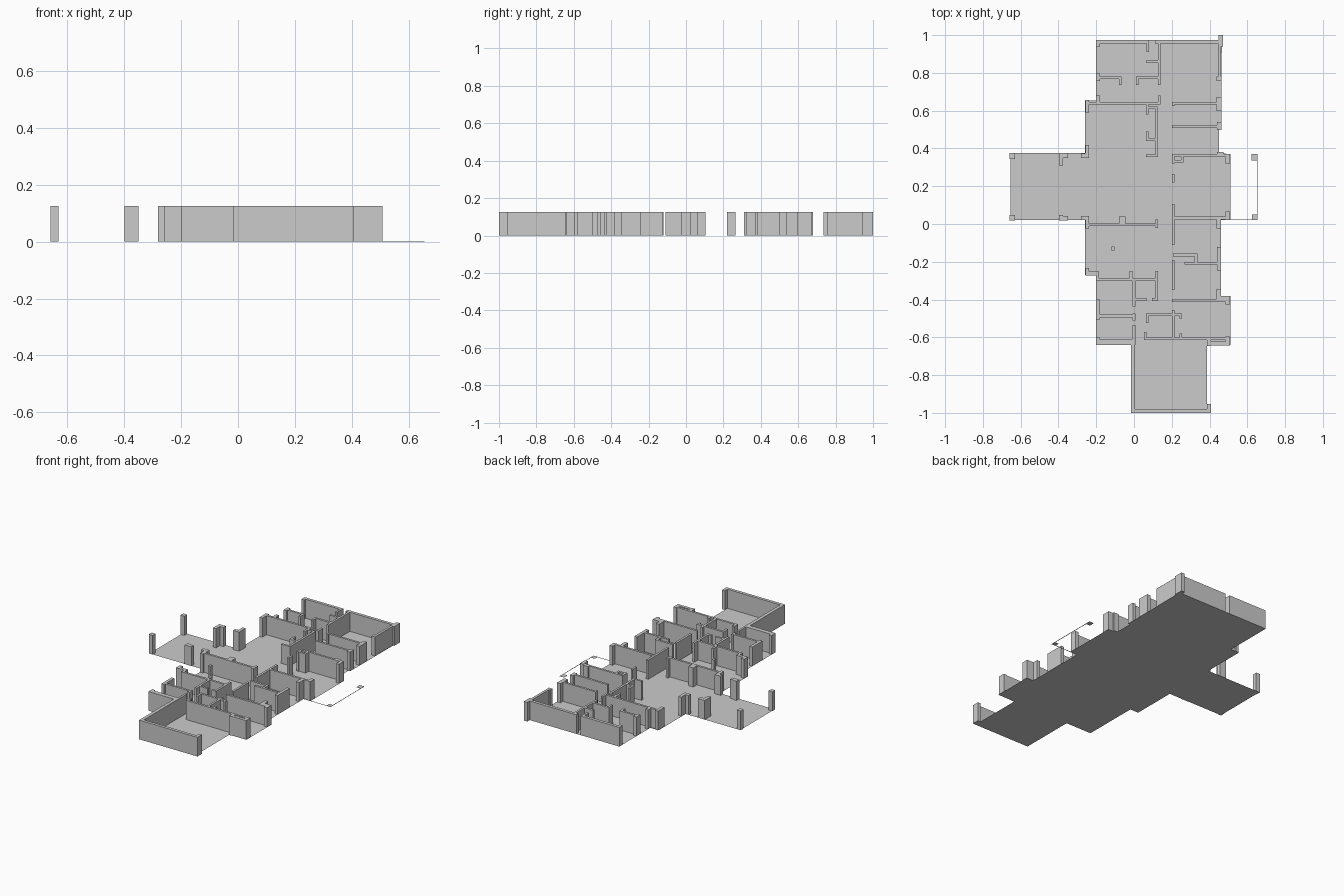
import bpy, bmesh

H = 0.125   # wall height
T = 0.014   # partition thickness


def h(y, x0, x1, t=T):
    """Wall running along x, centred on y."""
    return (x0, y - t / 2, x1, y + t / 2)


def v(x, y0, y1, t=T):
    """Wall running along y, centred on x."""
    return (x - t / 2, y0, x + t / 2, y1)


def p(x0, y0, x1, y1):
    """Pier given by its corners."""
    return (x0, y0, x1, y1)


def finish(bm, name):
    mesh = bpy.data.meshes.new(name)
    bm.to_mesh(mesh)
    bm.free()
    obj = bpy.data.objects.new(name, mesh)
    bpy.context.collection.objects.link(obj)
    return obj


def walls(name, rects, height=H):
    """Merge the rectangles into one plan outline and extrude it upward."""
    rects = [tuple(round(c, 3) for c in r) for r in rects]
    xs = sorted({c for r in rects for c in (r[0], r[2])})
    ys = sorted({c for r in rects for c in (r[1], r[3])})
    bm = bmesh.new()
    grid = {}

    def vert(i, j):
        if (i, j) not in grid:
            grid[i, j] = bm.verts.new((xs[i], ys[j], 0))
        return grid[i, j]

    for i in range(len(xs) - 1):
        for j in range(len(ys) - 1):
            cx, cy = (xs[i] + xs[i + 1]) / 2, (ys[j] + ys[j + 1]) / 2
            if any(a < cx < c and b < cy < d for a, b, c, d in rects):
                bm.faces.new([vert(i, j), vert(i + 1, j), vert(i + 1, j + 1), vert(i, j + 1)])
    ext = bmesh.ops.extrude_face_region(bm, geom=bm.faces[:], use_keep_orig=True)
    bmesh.ops.translate(bm, verts=[e for e in ext["geom"] if isinstance(e, bmesh.types.BMVert)],
                        vec=(0, 0, height))
    bmesh.ops.dissolve_limit(bm, angle_limit=0.01, verts=bm.verts[:], edges=bm.edges[:])
    bmesh.ops.recalc_face_normals(bm, faces=bm.faces[:])
    return finish(bm, name)


# Floor sheet
outline = [(-0.2, 0.975), (0.465, 0.975), (0.462, 0.5), (0.45, 0.5), (0.45, 0.375), (0.51, 0.37),
           (0.51, 0.02), (0.46, 0.02), (0.46, -0.38), (0.51, -0.38), (0.51, -0.64), (0.387, -0.64),
           (0.387, -0.98), (0.405, -1), (-0.015, -1), (-0.015, -0.64), (-0.2, -0.64), (-0.2, -0.27),
           (-0.26, -0.27), (-0.26, 0.02), (-0.655, 0.02), (-0.655, 0.375), (-0.26, 0.375),
           (-0.26, 0.655), (-0.2, 0.655)]
bm = bmesh.new()
bm.faces.new([bm.verts.new((x, y, 0)) for x, y in reversed(outline)])
bmesh.ops.reverse_faces(bm, faces=bm.faces[:])
bm.normal_update()
if bm.faces[:][0].normal.z < 0:
    bmesh.ops.reverse_faces(bm, faces=bm.faces[:])
finish(bm, "floor")

# Back rooms
walls("back_outer_walls", [
    h(0.965, -0.2, 0.08, 0.02), h(0.965, 0.11, 0.46, 0.02), p(-0.2, 0.94, -0.18, 0.975),
    v(0.453, 0.78, 0.975, 0.016), p(0.447, 0.94, 0.472, 1.0), p(0.437, 0.757, 0.462, 0.78)])
walls("back_left_partitions", [
    v(0.072, 0.91, 0.96), v(0.133, 0.735, 0.96), h(0.86, 0.065, 0.13),
    h(0.775, -0.2, -0.065), v(-0.072, 0.737, 0.78), p(-0.2, 0.757, -0.18, 0.797),
    h(0.775, 0.01, 0.13), v(0.018, 0.737, 0.78)])
walls("back_middle_partitions", [
    h(0.64, -0.258, 0.14), p(-0.258, 0.59, -0.237, 0.657), p(-0.2, 0.637, -0.18, 0.68),
    v(0.133, 0.635, 0.68), h(0.615, 0.063, 0.125), v(0.07, 0.58, 0.64), v(0.12, 0.36, 0.615),
    h(0.447, 0.063, 0.12), v(0.07, 0.44, 0.49), h(0.362, 0.063, 0.127)])
walls("back_right_partitions", [
    h(0.64, 0.2, 0.462), v(0.207, 0.625, 0.647), p(0.437, 0.597, 0.462, 0.673),
    h(0.516, 0.2, 0.455), p(0.44, 0.497, 0.462, 0.54)])

# Terrace piers and hall corners
for side, flip in (("back", lambda y: y), ("front", lambda y: 0.393 - y)):
    def fp(x0, y0, x1, y1):
        a, b = sorted((flip(y0), flip(y1)))
        return (x0, a, x1, b)
    inner = 0.31 if side == "back" else 0.345
    walls(side + "_terrace_pier", [fp(-0.658, 0.345, -0.63, 0.375)])
    walls(side + "_arch_pier", [fp(-0.398, inner, -0.376, 0.375), fp(-0.398, 0.35, -0.35, 0.375)])
    walls(side + "_hall_corner", [fp(-0.28, 0.35, -0.237, 0.373)] +
          ([p(-0.258, 0.35, -0.237, 0.417)] if side == "back" else []))

# Middle right rooms
walls("right_back_room_walls", [
    h(0.364, 0.2, 0.507), v(0.207, 0.32, 0.37), p(0.207, 0.325, 0.255, 0.339),
    v(0.255, 0.325, 0.37), p(0.44, 0.36, 0.475, 0.382), p(0.485, 0.32, 0.507, 0.37)])
walls("corridor_pier", [v(0.207, 0.22, 0.265)])
walls("right_front_room_walls", [
    v(0.207, -0.11, 0.105), h(0.032, 0.207, 0.507), p(0.485, 0.022, 0.507, 0.065),
    p(0.437, -0.025, 0.46, 0.03)])
walls("right_bath_walls", [
    h(-0.164, 0.207, 0.335), v(0.328, -0.21, -0.157), h(-0.207, 0.267, 0.46),
    p(0.44, -0.247, 0.46, -0.123), v(0.207, -0.35, -0.19)])

# Left living room
walls("living_back_wall", [
    h(-0.004, -0.258, 0.127), p(-0.08, -0.01, -0.045, 0.04), p(-0.258, -0.025, -0.237, 0.02),
    v(0.12, -0.02, 0.025)])
walls("living_room_post", [p(-0.119, -0.141, -0.102, -0.119)])
walls("living_front_walls", [
    p(-0.258, -0.27, -0.237, -0.232), p(-0.258, -0.272, -0.193, -0.252), p(-0.2, -0.3, -0.185, -0.252),
    h(-0.294, -0.2, 0.127), v(-0.016, -0.294, -0.25), v(0.12, -0.405, -0.25),
    v(0.0, -0.437, -0.294), h(-0.4, 0.0, 0.065), h(-0.4, 0.095, 0.127)])

# Front rooms
walls("front_left_partitions", [
    h(-0.487, -0.2, 0.007), p(-0.2, -0.505, -0.18, -0.4), v(0.0, -0.51, -0.475),
    h(-0.618, -0.2, 0.0), p(-0.2, -0.64, -0.18, -0.6), h(-0.632, -0.2, 0.007, 0.016),
    v(0.0, -0.64, -0.535)])
walls("front_middle_partitions", [
    h(-0.481, 0.063, 0.255), v(0.07, -0.525, -0.475), v(0.248, -0.5, -0.475),
    v(0.207, -0.61, -0.455), v(0.06, -0.61, -0.573), v(0.248, -0.61, -0.58),
    h(-0.607, 0.053, 0.507), p(0.387, -0.645, 0.407, -0.6), h(-0.632, 0.387, 0.507, 0.02),
    p(0.485, -0.64, 0.507, -0.595)])
walls("front_right_partitions", [
    h(-0.405, 0.2, 0.507), p(0.437, -0.41, 0.46, -0.345), p(0.437, -0.41, 0.507, -0.38),
    p(0.485, -0.425, 0.507, -0.38)])
walls("front_room_outer_walls", [
    v(-0.005, -1.0, -0.61, 0.022), h(-0.99, -0.016, 0.407, 0.02), p(0.387, -1.0, 0.407, -0.953)])

# Flat outline of the side porch
walls("porch_outline", [
    h(0.022, 0.507, 0.655, 0.004), v(0.653, 0.022, 0.37, 0.004),
    p(0.622, 0.335, 0.655, 0.37), p(0.625, 0.022, 0.655, 0.05)], 0.001)
